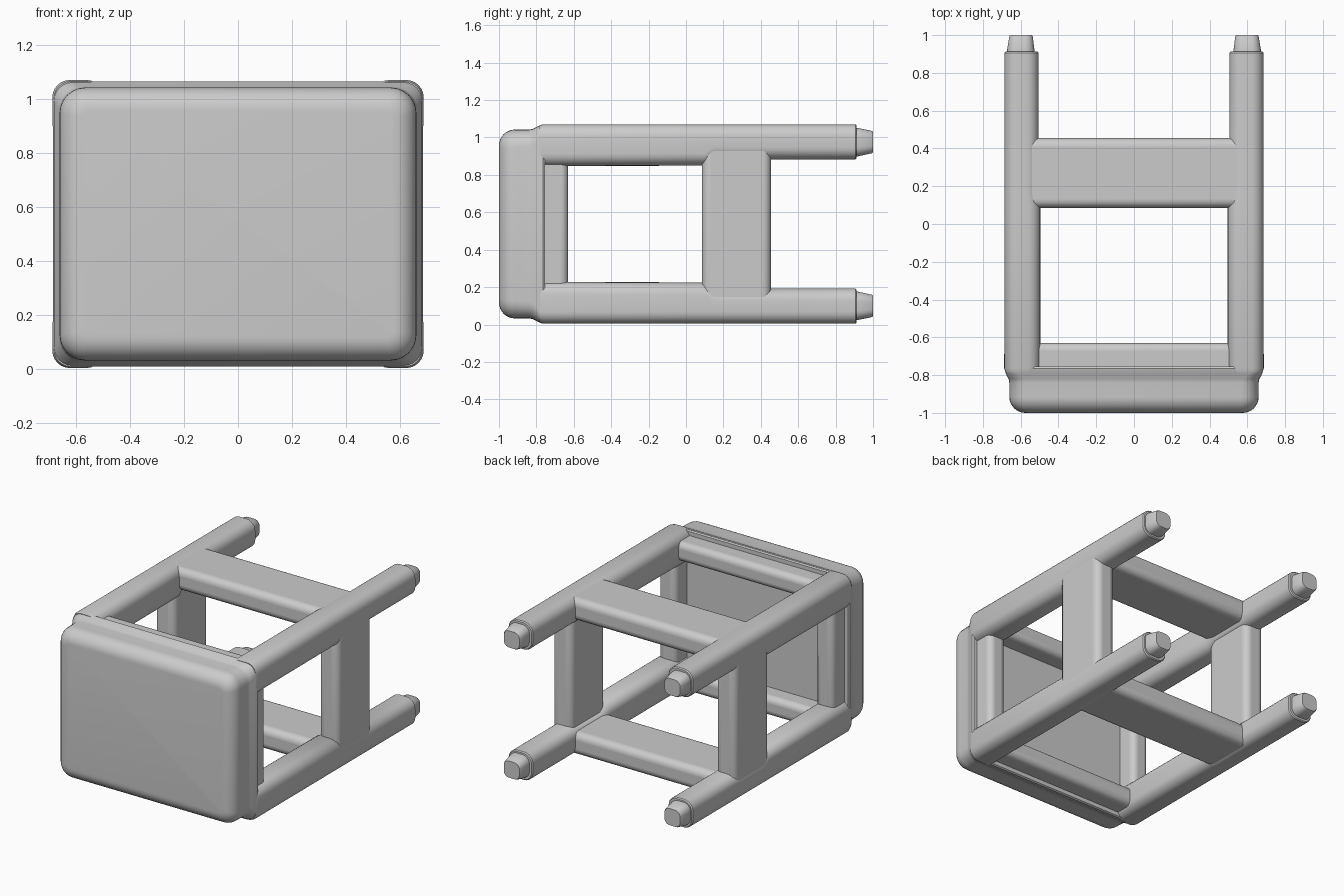
import bpy, bmesh, math

if "Cube" in bpy.data.objects:
    bpy.data.objects.remove(bpy.data.objects["Cube"])

CZ = 0.5375  # height of the stool's long axis (it lies on its side)


def finish(name, bm, mirror=(False, False, False), bevel=0):
    bmesh.ops.recalc_face_normals(bm, faces=bm.faces)
    me = bpy.data.meshes.new(name)
    bm.to_mesh(me)
    bm.free()
    ob = bpy.data.objects.new(name, me)
    bpy.context.collection.objects.link(ob)
    ob.location.z = CZ
    if bevel:
        b = ob.modifiers.new("Round", 'BEVEL')
        b.width, b.segments = bevel, 6
    if any(mirror):
        m = ob.modifiers.new("Mirror", 'MIRROR')
        m.use_axis = mirror
    bpy.ops.object.select_all(action='DESELECT')
    bpy.context.view_layer.objects.active = ob
    ob.select_set(True)
    bpy.ops.object.shade_smooth_by_angle(angle=math.radians(35))
    return ob


def loft(name, stations, mirror=(False, False, False)):
    """Skin rounded rectangles (y, x0, x1, z0, z1, radius) stacked along y."""
    bm = bmesh.new()
    rings = []
    for y, x0, x1, z0, z1, r in stations:
        ring = []
        corners = [(x1 - r, z1 - r), (x0 + r, z1 - r), (x0 + r, z0 + r), (x1 - r, z0 + r)]
        for k, (cx, cz) in enumerate(corners):
            for i in range(7):
                a = math.pi / 2 * (k + i / 6)
                ring.append(bm.verts.new((cx + r * math.cos(a), y, cz + r * math.sin(a))))
        rings.append(ring)
    n = len(rings[0])
    for a, b in zip(rings, rings[1:]):
        for i in range(n):
            bm.faces.new((a[i], a[(i + 1) % n], b[(i + 1) % n], b[i]))
    bm.faces.new(rings[0])
    bm.faces.new(rings[-1])
    return finish(name, bm, mirror)


def bar(name, x, y, z, mirror, r):
    """Rounded box given by its ranges, mirrored to the opposite side."""
    bm = bmesh.new()
    bmesh.ops.create_cube(bm, size=1)
    for v in bm.verts:
        v.co = [(lo + hi) / 2 + c * (hi - lo) for c, (lo, hi) in zip(v.co, (x, y, z))]
    return finish(name, bm, mirror, r)


def centred(y, hx, hz, r):
    return (y, -hx, hx, -hz, hz, r)


# Cushioned seat with a soft front edge and a flared back rim
R = 0.085
seat = []
for i in range(9):
    a = math.pi / 2 * i / 8
    d = R * (1 - math.sin(a))
    seat.append(centred(-1 + R * (1 - math.cos(a)), 0.66 - d, 0.505 - d, 0.095 - 0.8 * d))
seat += [centred(-0.84, 0.66, 0.505, 0.09),
         centred(-0.82, 0.664, 0.508, 0.085),
         centred(-0.79, 0.68, 0.523, 0.07),
         centred(-0.765, 0.684, 0.528, 0.065),
         centred(-0.755, 0.678, 0.522, 0.06)]
loft("seat", seat)

# Four legs, stepping slimmer inside the stretcher joint
loft("legs", [(-0.785, 0.50, 0.68, 0.315, 0.527, 0.06),
              (-0.765, 0.496, 0.687, 0.31, 0.533, 0.065),
              (0.10, 0.496, 0.686, 0.312, 0.533, 0.065),
              (0.15, 0.505, 0.686, 0.345, 0.533, 0.065),
              (0.905, 0.505, 0.686, 0.345, 0.533, 0.065),
              (0.912, 0.511, 0.680, 0.351, 0.527, 0.06)], (True, False, True))

# Tapered feet
loft("feet", [(0.89, 0.527, 0.672, 0.362, 0.513, 0.05),
              (0.92, 0.527, 0.672, 0.362, 0.513, 0.05),
              (0.993, 0.536, 0.660, 0.378, 0.498, 0.04),
              (1.0, 0.540, 0.656, 0.382, 0.494, 0.038)], (True, False, True))

# Wide stretchers joining the legs on all four sides, nearly flush outside
bar("long_stretchers", (-0.60, 0.60), (0.085, 0.455), (0.375, 0.525), (False, False, True), 0.045)
bar("side_stretchers", (0.535, 0.683), (0.085, 0.455), (-0.47, 0.47), (True, False, False), 0.045)

# Narrow aprons under the seat
bar("long_aprons", (-0.57, 0.57), (-0.80, -0.63), (0.365, 0.495), (False, False, True), 0.04)
bar("side_aprons", (0.52, 0.65), (-0.80, -0.63), (-0.43, 0.43), (True, False, False), 0.04)
